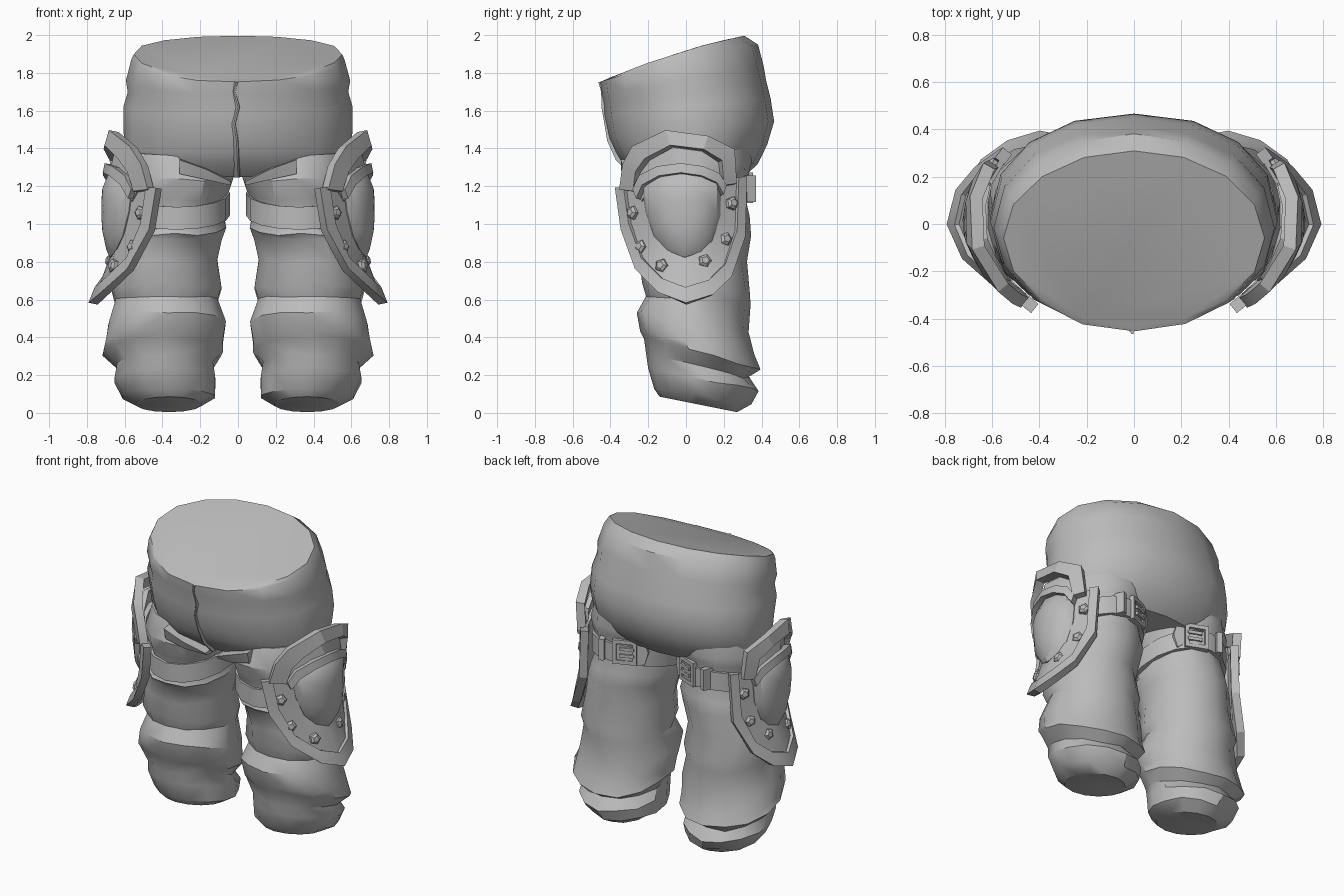
import bpy, bmesh, math, random
from mathutils import Vector

if "Cube" in bpy.data.objects:
    bpy.data.objects.remove(bpy.data.objects["Cube"])

random.seed(4)
grey = bpy.data.materials.new("cloth_grey")
grey.diffuse_color = (0.5, 0.5, 0.5, 1)
grey.use_nodes = True
grey.node_tree.nodes["Principled BSDF"].inputs["Base Color"].default_value = grey.diffuse_color


def build(name, pieces, mirror=True, closed=False, angle=35):
    """Each piece is a list of rings of points, skinned and capped."""
    bm = bmesh.new()
    for rings in pieces:
        loops = [[bm.verts.new(p) for p in r] for r in rings]
        n = len(loops[0])
        pairs = list(zip(loops, loops[1:]))
        if closed:
            pairs.append((loops[-1], loops[0]))
        else:
            bm.faces.new(loops[0])
            bm.faces.new(loops[-1])
        for a, b in pairs:
            for i in range(n):
                j = (i + 1) % n
                bm.faces.new((a[i], a[j], b[j], b[i]))
    bmesh.ops.recalc_face_normals(bm, faces=bm.faces)
    me = bpy.data.meshes.new(name)
    bm.to_mesh(me)
    bm.free()
    me.materials.append(grey)
    ob = bpy.data.objects.new(name, me)
    bpy.context.collection.objects.link(ob)
    bpy.ops.object.select_all(action='DESELECT')
    ob.select_set(True)
    bpy.context.view_layer.objects.active = ob
    bpy.ops.object.shade_smooth_by_angle(angle=math.radians(angle))
    if mirror:
        ob.modifiers.new("mirror", 'MIRROR').use_mirror_merge = False
    return ob


def ring(z, x0, x1, y0, y1, tilt, n, ripple=0.0, bow=0.0, square=1.0):
    """Tilted oval cross-section, optionally creased, bowed or squarer at the back."""
    cx, cy, rx, ry = (x0 + x1) / 2, (y0 + y1) / 2, (x1 - x0) / 2, (y1 - y0) / 2
    pts = []
    for i in range(n):
        a = 2 * math.pi * i / n + math.pi / 2
        k = 1 + random.uniform(-ripple, ripple)
        c, s = math.cos(a), math.sin(a)
        if s > 0:
            c, s = math.copysign(abs(c) ** square, c), s ** square
        y = ry * s * k
        dz = random.uniform(-ripple, ripple) * 0.5 + bow * (1 - s * s)
        pts.append((cx + rx * c * k, cy + y, z + tilt * y + dz))
    return pts


# Hips, with a slanted waist
hips = [(1.88, .55, -.43, .31, .32, .02, 1), (1.85, .565, -.455, .38, .235, .02, 1),
        (1.76, .595, -.445, .41, .18, 0, .97), (1.70, .585, -.435, .425, .15, 0, .95),
        (1.62, .605, -.43, .45, .1, 0, .93),
        (1.50, .605, -.405, .465, .1, 0, .92), (1.40, .60, -.37, .43, .05, 0, .93),
        (1.32, .585, -.335, .38, 0, 0, .95), (1.25, .50, -.25, .31, 0, 0, 1)]
build("hips", [[ring(z, -x, x, y0, y1, t, 16, .004, b, q)
                for z, x, y0, y1, t, b, q in hips]], mirror=False)

# Fly seam down the front
fly = [(-.010, -.452, 1.752), (-.022, -.437, 1.70), (.0, -.436, 1.62), (-.022, -.42, 1.53),
       (-.008, -.405, 1.44), (-.004, -.36, 1.34), (0, -.27, 1.245)]
build("fly_seam", [[[(x - .022, y + .02, z), (x, y - .012, z), (x + .008, y - .012, z),
                     (x + .012, y + .02, z)] for x, y, z in fly]], mirror=False)

# Trouser legs with slanting folds
leg = [(1.40, .06, .58, -.28, .33, .15), (1.28, .01, .61, -.33, .35, .15),
       (1.20, .04, .60, -.305, .34, .25), (1.16, .06, .585, -.285, .325, .25),
       (1.04, .07, .58, -.28, .32, .25), (.99, .055, .61, -.29, .335, .15),
       (.93, .08, .62, -.27, .345, .05),
       (.80, .10, .65, -.25, .325, .0), (.66, .075, .675, -.235, .34, -.08),
       (.595, .10, .655, -.215, .34, -.1), (.48, .055, .69, -.265, .335, -.2),
       (.37, .07, .71, -.245, .36, -.2), (.315, .075, .72, -.225, .39, -.28),
       (.25, .13, .65, -.205, .33, -.24), (.18, .11, .66, -.20, .385, -.2),
       (.09, .115, .62, -.17, .345, -.15), (.045, .19, .54, -.14, .27, -.2)]
build("trouser_leg", [[ring(*r, 14, 0 if r[0] < .05 or 1.03 < r[0] < 1.18 else .02)
                       for r in leg]], angle=32)

# Groin folds
fold = [(.04, -.29, 1.205, .02), (.17, -.345, 1.235, .055), (.31, -.345, 1.265, .075)]
build("groin_fold", [[[(x, y + .1, z), (x, y + .02, z), (x, y, z + h), (x, y + .1, z + h + .01)]
                      for x, y, z, h in fold]])

# Thigh strap
CX, CY, RX, RY = .325, .02, .26, .30


def strap_z(y):
    return 1.03 + .25 * (y + .28)


band = []
for i in range(16):
    a = 2 * math.pi * i / 16
    c, s = math.cos(a), math.sin(a)
    z = strap_z(CY + RY * s)
    band.append([(CX + (RX + d) * c, CY + (RY + d) * s, z + h)
                 for d, h in ((-.02, -.06), (.022, -.06), (.022, .06), (-.02, .06))])
build("thigh_strap", [band], closed=True)

# Strap buckle: frame, prongs, keeper loop and pointed strap end
a = math.acos(-.33)
C = Vector((CX + (RX - .015) * math.cos(a), CY + (RY - .015) * math.sin(a), 0))
C.z = strap_z(C.y) + .02
N = Vector((math.cos(a) / RX, math.sin(a) / RY, 0)).normalized()
V = Vector((0, 0, 1))
U = V.cross(N)


def prism(poly, n0, n1):
    return [[C + U * u + V * v + N * n for u, v in poly] for n in (n0, n1)]


def bar(u0, u1, v0, v1, n0=-.02, n1=.04):
    return prism([(u0, v0), (u1, v0), (u1, v1), (u0, v1)], n0, n1)


build("buckle", [bar(-.075, -.05, -.08, .08), bar(.05, .075, -.08, .08),
                 bar(-.05, .05, .055, .08), bar(-.05, .05, -.08, -.055),
                 bar(-.03, .06, .012, .032, 0, .044), bar(-.03, .06, -.032, -.012, 0, .044)])
build("strap_keeper", [bar(-.165, -.13, -.075, .065, -.06, .02)])
build("strap_end", [prism([(.07, -.05), (.07, .05), (.12, .085), (.145, 0), (.12, -.085)],
                          -.05, .02)])


# Curved thigh guard surface facing outwards, flaring at the bottom
def on_guard(y, z, off):
    bend = 1.65 if y < .02 else 1.35
    x = .67 - .2 * max(0, z - 1.2) + .4 * max(0, .85 - z) - bend * (y - .02) ** 2
    return Vector((x, y, z)) + Vector((1, 2 * bend * (y - .02), .2)).normalized() * off


def plate(name, outer, inner, top, thick, lift=0.0):
    """Thick strip running between two outlines on the guard surface."""
    rings = []
    for (y0, z0), (y1, z1) in zip(outer, inner):
        t = top + lift * max(0, z0 - 1.2)
        rings.append([on_guard(y0, z0, t - thick), on_guard(y0, z0, t),
                      on_guard(y1, z1, t), on_guard(y1, z1, t - thick)])
    return build(name, [rings], angle=25)


def scaled(pts, k, cy, cz):
    return [(cy + (y - cy) * k, cz + (z - cz) * k) for y, z in pts]


shield = [(-.365, 1.19), (-.335, .97), (-.26, .76), (-.14, .635), (0, .58),
          (.14, .625), (.235, .72), (.305, .93), (.315, 1.25)]
plate("guard_rim", shield, scaled(shield, .87, -.02, 1.22), .015, .05)
plate("guard_band", scaled(shield, .9, -.02, 1.22), scaled(shield, .58, -.02, 1.22), -.005, .025)

# Domed centre of the guard
dome = scaled(shield, .62, -.02, 1.22) + [(.10, 1.28), (-.02, 1.30), (-.15, 1.27)]
build("guard_dome", [[[on_guard(y, z, o) for y, z in scaled(dome, k, -.02, 1.07)]
                      for k, o in ((1, -.03), (1, 0), (.85, .03), (.5, .05), (.2, .055))]])

# Upper lip, backing and arched crest
lip = [(-.26, 1.18), (-.22, 1.25), (-.13, 1.295), (-.02, 1.31), (.08, 1.295), (.16, 1.26), (.20, 1.2)]
plate("guard_lip", lip, [(y * .93, z - .05) for y, z in lip], .035, .05, .25)
arch = [(-.335, 1.18), (-.30, 1.31), (-.24, 1.40), (-.08, 1.48), (.10, 1.45), (.225, 1.385), (.255, 1.21)]
arch_in = [(-.265, 1.17), (-.235, 1.27), (-.18, 1.335), (-.06, 1.40), (.08, 1.38), (.165, 1.325), (.19, 1.2)]
plate("guard_crest", arch, arch_in, .025, .055, .24)
plate("guard_backing", arch_in, [(y * .9, z - .06) for y, z in lip], .0, .03, .15)

# Five-sided studs along the band
studs = []
for y, z in [(-.285, 1.06), (-.24, .88), (-.13, .78), (.10, .805), (.21, .92), (.245, 1.11)]:
    n = (on_guard(y, z, 1) - on_guard(y, z, 0)).normalized()
    u = Vector((0, 0, 1)).cross(n).normalized()
    v = n.cross(u)
    base = on_guard(y, z, -.012)
    studs.append([[base + n * h + (u * math.cos(i * 1.2566) + v * math.sin(i * 1.2566)) * r
                   for i in range(5)] for r, h in ((.038, 0), (.036, .02), (.02, .032))])
build("guard_stud", studs, angle=20)
